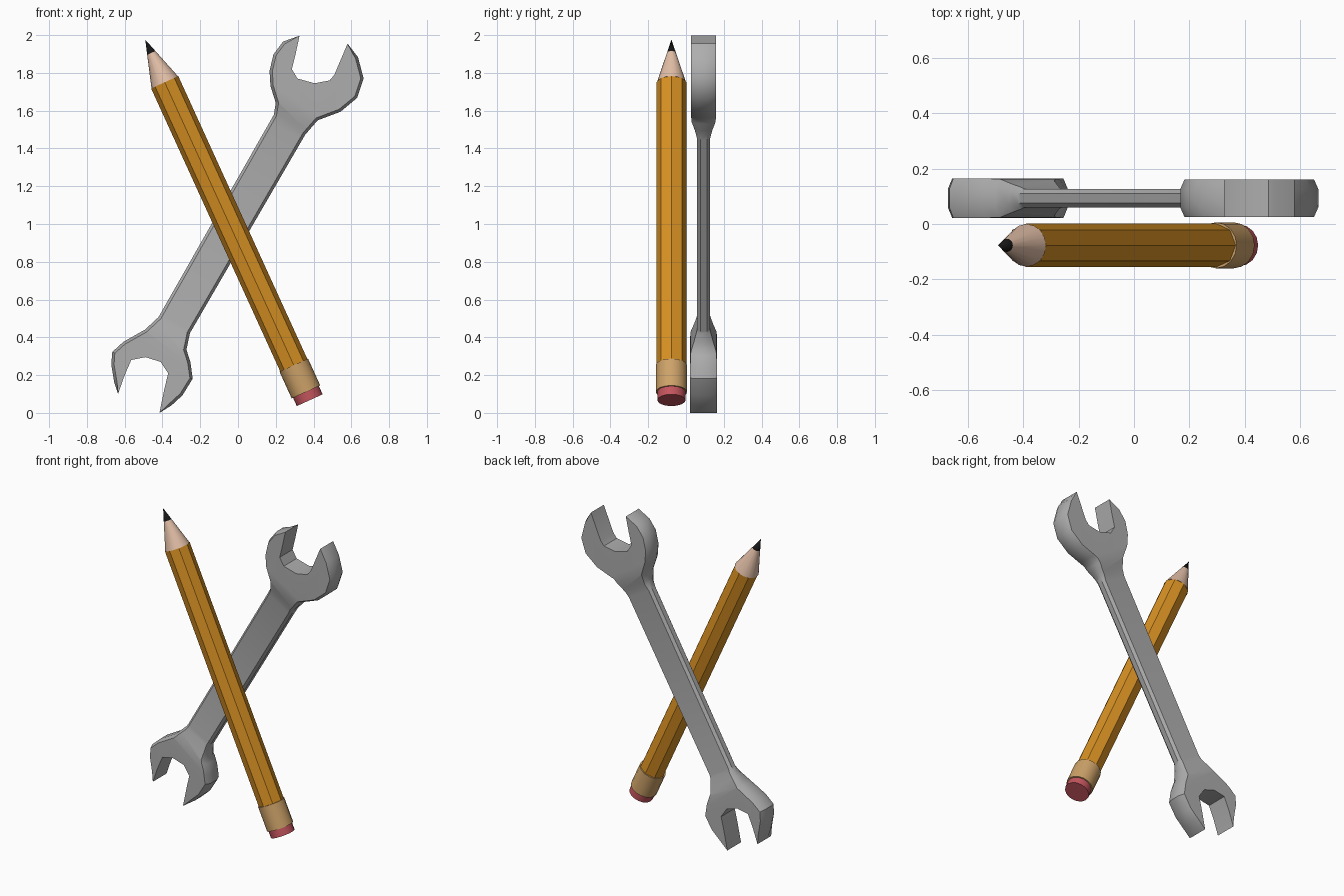
import bpy, bmesh, math
from mathutils import Matrix, Vector

cube = bpy.data.objects.get("Cube")
if cube:
    bpy.data.objects.remove(cube)


def material(name, r, g, b):
    m = bpy.data.materials.new(name)
    m.use_nodes = True
    m.diffuse_color = (r, g, b, 1)
    m.node_tree.nodes["Principled BSDF"].inputs["Base Color"].default_value = (r, g, b, 1)
    return m


steel = material("steel grey", .42, .42, .42)
paint = material("orange paint", .68, .28, .017)
wood = material("bare wood", .75, .51, .38)
lead = material("graphite", .008, .008, .008)
brass = material("brass", .61, .36, .14)
rubber = material("pink rubber", .55, .09, .11)


def finish(bm, name, mat, smooth=None):
    bmesh.ops.recalc_face_normals(bm, faces=bm.faces)
    mesh = bpy.data.meshes.new(name)
    bm.to_mesh(mesh)
    bm.free()
    ob = bpy.data.objects.new(name, mesh)
    bpy.context.collection.objects.link(ob)
    mesh.materials.append(mat)
    if smooth:
        bpy.ops.object.select_all(action='DESELECT')
        ob.select_set(True)
        bpy.context.view_layer.objects.active = ob
        bpy.ops.object.shade_smooth_by_angle(angle=math.radians(smooth))
    return ob


# Pencil: sections measured along the axis from the point
PENCIL = Matrix.Translation((-.491, -.077, 1.976)) @ Matrix.Rotation(-.428, 4, 'Y')


def section(name, mat, start, end, r_start, r_end, sides, smooth=None):
    bm = bmesh.new()
    place = PENCIL @ Matrix.Translation((0, 0, -(start + end) / 2))
    bmesh.ops.create_cone(bm, cap_ends=True, segments=sides, radius1=r_end,
                          radius2=r_start, depth=end - start, matrix=place)
    return finish(bm, name, mat, smooth)


section("pencil_lead", lead, 0, .077, 0, .024, 16, 40)
section("pencil_wood_cone", wood, .077, .248, .024, .077, 16, 40)
section("pencil_body", paint, .248, 1.9, .079, .079, 8)
section("pencil_ferrule", brass, 1.894, 2.05, .083, .083, 16, 40)
section("pencil_eraser", rubber, 2.03, 2.098, .075, .075, 16, 40)

# Wrench outline as (x, z): curved outer edges and straight-walled jaws
upper_jaw = [(.58, 1.955), (.51, 1.79), (.485, 1.76), (.405, 1.745),
             (.315, 1.77), (.285, 1.82), (.305, 1.9), (.326, 1.997)]
left_edge = [(.236, 1.97), (.183, 1.9), (.162, 1.81), (.167, 1.73), (.195, 1.64),
             (.185, 1.58), (-.425, .51), (-.495, .445), (-.61, .38), (-.67, .325),
             (-.676, .255), (-.66, .16)]
lower_jaw = [(-.635, .1), (-.6, .2), (-.565, .28), (-.49, .295),
             (-.41, .27), (-.37, .21), (-.39, .125), (-.416, .0)]
right_edge = [(-.35, .035), (-.29, .09), (-.235, .18), (-.247, .27), (-.268, .335),
              (-.25, .42), (.36, 1.47), (.425, 1.545), (.545, 1.59), (.635, 1.665),
              (.67, 1.77), (.64, 1.885)]
outline = upper_jaw + left_edge + lower_jaw + right_edge
jaws = set(upper_jaw + lower_jaw)
AXIS = Vector((.5, 0, .866))
Y_MID = .093

# Half thickness at distances along the wrench axis
levels = [(.08, .071), (.13, .069), (.19, .05), (.25, .034),
          (1.42, .034), (1.48, .048), (1.53, .063), (1.58, .067)]


def half_thickness(s):
    if s <= levels[0][0]:
        return levels[0][1]
    for (a, ha), (b, hb) in zip(levels, levels[1:]):
        if s <= b:
            return ha + (hb - ha) * (s - a) / (b - a)
    return levels[-1][1]


def inset(i, amount):
    p = Vector(outline[i])
    if outline[i] in jaws:
        return p
    before = (p - Vector(outline[i - 1])).normalized()
    after = (Vector(outline[(i + 1) % len(outline)]) - p).normalized()
    t = (before + after).normalized()
    return p + Vector((-t.y, t.x)) * amount


bm = bmesh.new()
rings = []
for depth, amount in [(-1, .02), (-.5, .005), (.5, .005), (1, .02)]:
    pts = [inset(i, amount) for i in range(len(outline))]
    rings.append([bm.verts.new((p.x, depth, p.y)) for p in pts])
for low, high in zip(rings, rings[1:]):
    for i in range(len(outline)):
        bm.faces.new((low[i - 1], low[i], high[i], high[i - 1]))
bm.faces.new(rings[0])
bm.faces.new(rings[-1])

# Slice across the shank so the thickness can step down cleanly
for s, _ in levels:
    bmesh.ops.bisect_plane(bm, geom=bm.verts[:] + bm.edges[:] + bm.faces[:],
                           plane_co=AXIS * s, plane_no=AXIS)
for v in bm.verts:
    v.co.y = Y_MID + v.co.y * half_thickness(v.co.dot(AXIS))
finish(bm, "wrench", steel, 35)
